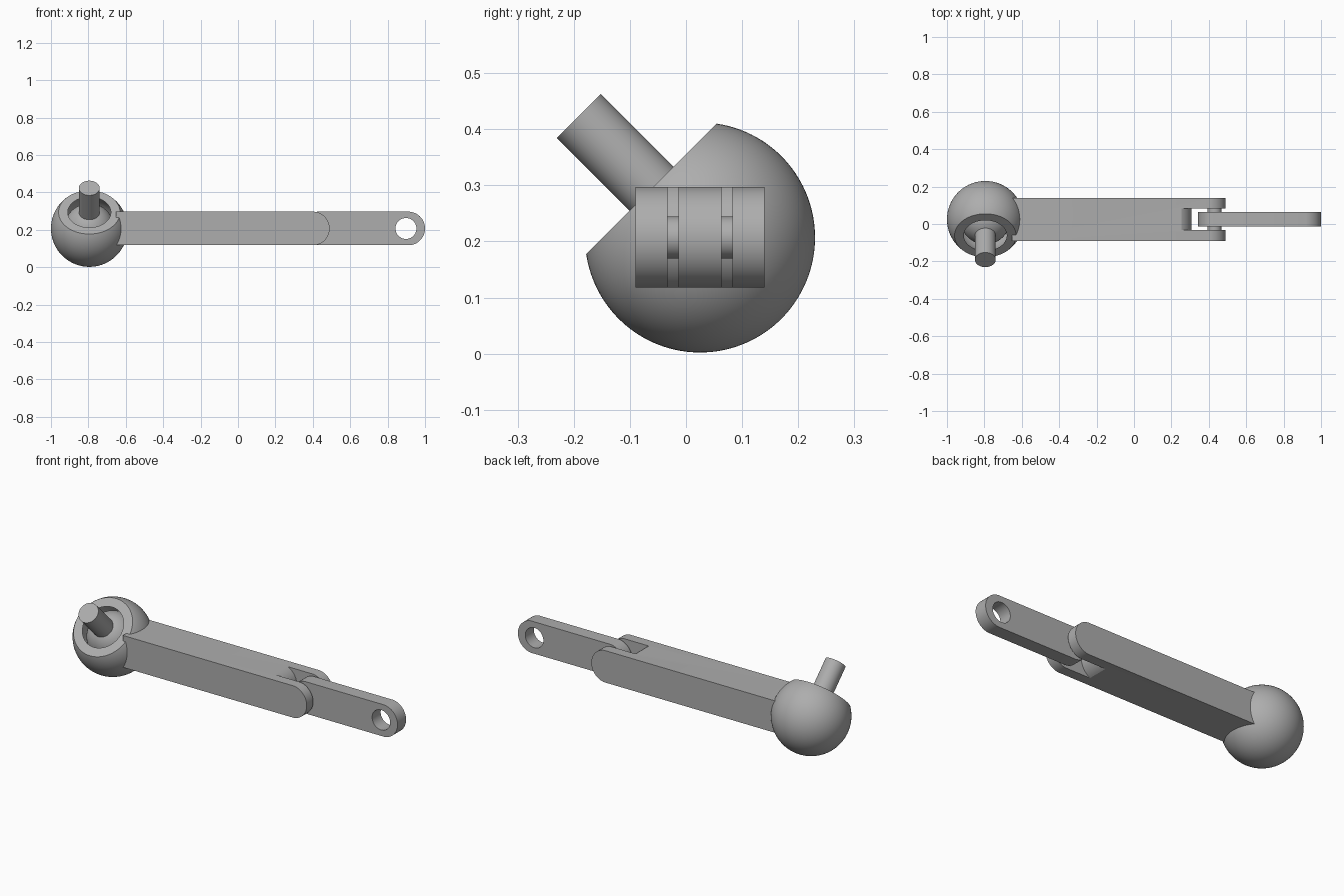
import bpy, bmesh, math
from mathutils import Matrix, Vector

if "Cube" in bpy.data.objects:
    bpy.data.objects.remove(bpy.data.objects["Cube"])

grey = bpy.data.materials.new("plain_grey")
grey.use_nodes = True
grey.diffuse_color = (0.42, 0.42, 0.42, 1)
grey.node_tree.nodes["Principled BSDF"].inputs["Base Color"].default_value = (0.42, 0.42, 0.42, 1)

MID_Y, MID_Z, HALF = 0.025, 0.207, 0.0895
CENTRE = Vector((-0.795, MID_Y, MID_Z))
TILT = Matrix.Translation(CENTRE) @ Matrix.Rotation(math.radians(45), 4, 'X')


def finish(name, bm):
    """Turn a bmesh into a grey object with smooth curves and sharp edges."""
    bmesh.ops.recalc_face_normals(bm, faces=bm.faces)
    mesh = bpy.data.meshes.new(name)
    bm.to_mesh(mesh)
    bm.free()
    mesh.materials.append(grey)
    ob = bpy.data.objects.new(name, mesh)
    bpy.context.collection.objects.link(ob)
    smooth(ob)
    return ob


def smooth(ob):
    bpy.ops.object.select_all(action='DESELECT')
    ob.select_set(True)
    bpy.context.view_layer.objects.active = ob
    bpy.ops.object.shade_smooth_by_angle(angle=math.radians(30))


def arc(cx, cz, r, a0, a1, n):
    return [(cx + r * math.cos(a0 + (a1 - a0) * i / n),
             cz + r * math.sin(a0 + (a1 - a0) * i / n)) for i in range(n + 1)]


def bulge(tip, depth, side=1):
    """Rounded bar end across the full bar height, its tip facing +x or -x."""
    r = (HALF ** 2 + depth ** 2) / (2 * depth)
    a = math.asin(HALF / r)
    return [(tip + side * (x - r), MID_Z + side * z) for x, z in arc(0, 0, r, -a, a, 32)]


def extrude(name, profile, y0, y1):
    bm = bmesh.new()
    face = bm.faces.new([bm.verts.new((x, y0, z)) for x, z in profile])
    new = bmesh.ops.extrude_face_region(bm, geom=[face])["geom"]
    bmesh.ops.translate(bm, vec=(0, y1 - y0, 0),
                        verts=[v for v in new if isinstance(v, bmesh.types.BMVert)])
    return finish(name, bm)


def lathe(name, profile, steps=96):
    """Revolve (radius, height) points about the tilted joint axis."""
    bm = bmesh.new()
    verts = [bm.verts.new((r, 0, z)) for r, z in profile]
    edges = [bm.edges.new(pair) for pair in zip(verts, verts[1:])]
    bmesh.ops.spin(bm, geom=verts + edges, cent=(0, 0, 0), axis=(0, 0, 1),
                   angle=math.tau, steps=steps)
    bmesh.ops.remove_doubles(bm, verts=bm.verts, dist=0.0001)
    bm.transform(TILT)
    return finish(name, bm)


def cylinder(name, r, y0, y1, x):
    return extrude(name, arc(x, MID_Z, r, 0, math.tau, 48)[:-1], y0, y1)


def cut(ob, cutter):
    cutter.hide_render = True
    mod = ob.modifiers.new("cut", 'BOOLEAN')
    mod.operation, mod.solver, mod.object = 'DIFFERENCE', 'EXACT', cutter
    bpy.context.view_layer.objects.active = ob
    bpy.ops.object.modifier_apply(modifier=mod.name)
    bpy.data.objects.remove(cutter)
    smooth(ob)


# Socket: a hollow ball sliced flat across its mouth
OUTER, INNER, MOUTH = 0.205, 0.168, 0.1225
down = -math.pi / 2
socket_profile = (arc(0, 0, OUTER, down, math.asin(MOUTH / OUTER), 48)
                  + arc(0, 0, INNER, math.asin(MOUTH / INNER), down, 40))
lathe("socket", socket_profile)

# Ball with its stud
BALL, STUD = 0.134, 0.0555
joint = math.acos(STUD / BALL)
lathe("ball_stud", arc(0, 0, BALL, down, joint, 40) + [(STUD, 0.306), (0, 0.306)], 64)

# Arm: bar with a rounded fork, hollowed where it meets the socket
TOP, BOTTOM = MID_Z + HALF, MID_Z - HALF
arm = extrude("fork_arm", [(-0.652, TOP), (-0.652, BOTTOM)] + bulge(0.49, 0.08),
              MID_Y - 0.115, MID_Y + 0.115)
root = bulge(0.308, 0.055)
slot = [(root[0][0], 0), (0.7, 0), (0.7, 0.5), (root[-1][0], 0.5)] + root[::-1]
cut(arm, extrude("slot_cutter", slot, MID_Y - 0.058, MID_Y + 0.058))
cut(arm, lathe("hollow_cutter", arc(0, 0, 0.18, down, -down, 40)))

# Hinge pin across the fork
cylinder("hinge_pin", 0.0375, MID_Y - 0.07, MID_Y + 0.07, 0.43)

# Link bar with an eye at its end
link = extrude("link_bar", bulge(1.0, 0.08) + bulge(0.343, 0.08, -1),
               MID_Y - 0.038, MID_Y + 0.038)
cut(link, cylinder("eye_cutter", 0.056, MID_Y - 0.1, MID_Y + 0.1, 0.898))
